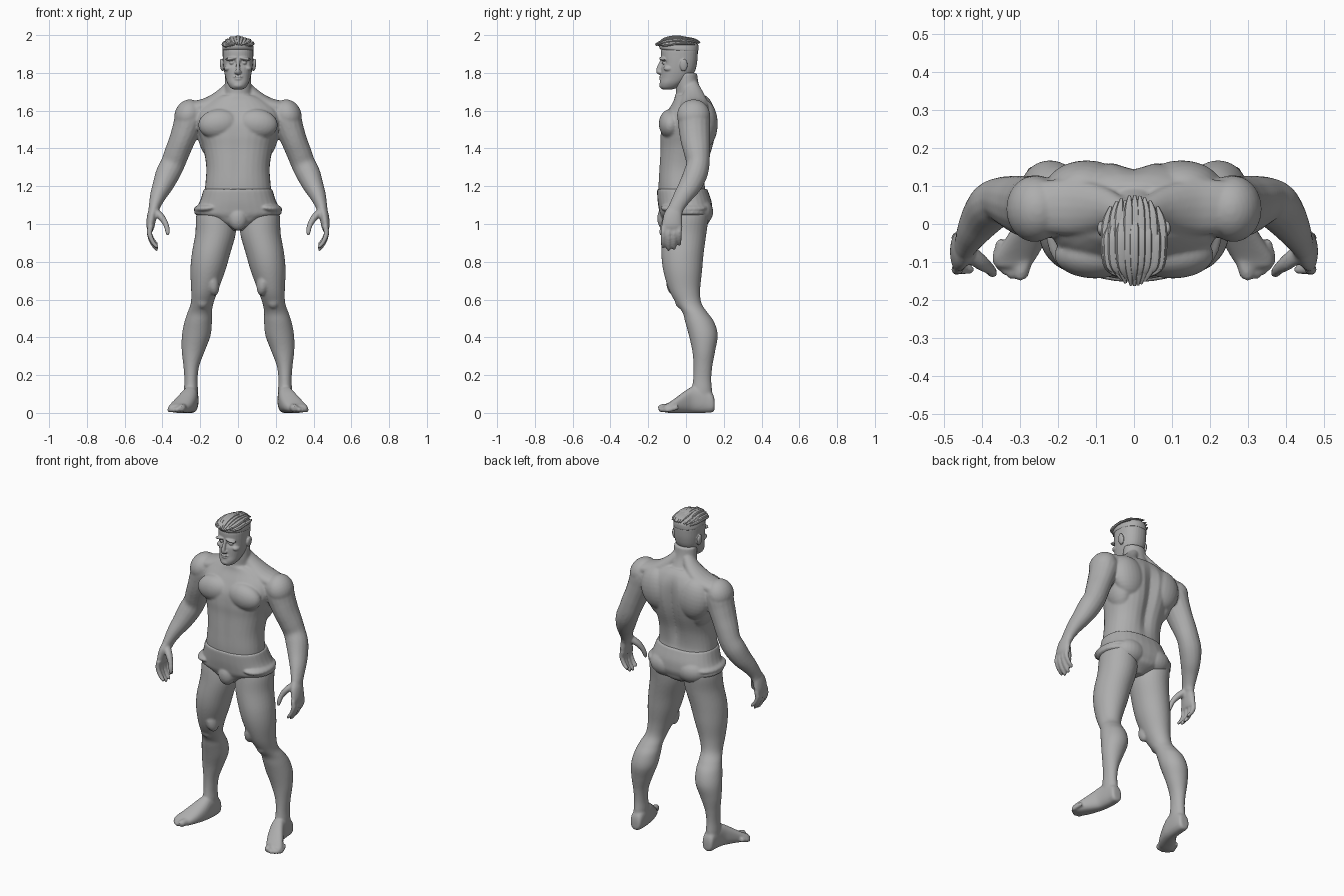
import bpy, bmesh, math, random
from mathutils import Vector, Matrix

random.seed(4)
grey = bpy.data.materials.new("clay_grey")
grey.diffuse_color = (0.42, 0.42, 0.42, 1)
N = 32


def spline(rows, steps=5):
    """Catmull-Rom interpolation of rows of numbers."""
    out = []
    for i in range(len(rows) - 1):
        a, b, c, d = (rows[max(0, min(len(rows) - 1, i + k))] for k in (-1, 0, 1, 2))
        for s in range(steps):
            t = s / steps
            out.append([q + 0.5 * t * (r - p + t * (2 * p - 5 * q + 4 * r - w + t * (3 * (q - r) + w - p)))
                        for p, q, r, w in zip(a, b, c, d)])
    return out + [list(rows[-1])]


def skin(bm, rings):
    """Bridge rings of points into a closed skin."""
    vs = [[bm.verts.new(p) for p in r] for r in rings]
    for a, b in zip(vs, vs[1:]):
        for i in range(len(a)):
            j = (i + 1) % len(a)
            bm.faces.new((a[i], a[j], b[j], b[i]))
    bm.faces.new(vs[0][::-1])
    bm.faces.new(vs[-1])
    return [v for r in vs for v in r]


def loft(bm, rows, axis='z', p=2.0):
    """Rows: (position, a_min, a_max, b_min, b_max) stacked along z or y."""
    rings = []
    for t, a0, a1, b0, b1 in spline(rows):
        ring = []
        for i in range(N):
            c, s = math.cos(math.tau * i / N), math.sin(math.tau * i / N)
            a = (a0 + a1) / 2 + (a1 - a0) / 2 * math.copysign(abs(c) ** (2 / p), c)
            b = (b0 + b1) / 2 + (b1 - b0) / 2 * math.copysign(abs(s) ** (2 / p), s)
            ring.append((a, b, t) if axis == 'z' else (a, t, b))
        rings.append(ring)
    return skin(bm, rings)


def tube(bm, rows, ref=(0, 1, 0), n=16):
    """Rows: (x, y, z, radius across, radius along ref) following a path."""
    pts, rings = spline(rows), []
    for k, (x, y, z, ra, rb) in enumerate(pts):
        d = (Vector(pts[min(k + 1, len(pts) - 1)][:3]) - Vector(pts[max(k - 1, 0)][:3])).normalized()
        v = Vector(ref)
        v = (v - d * v.dot(d)).normalized()
        u = v.cross(d)
        rings.append([Vector((x, y, z)) + u * ra * math.cos(math.tau * i / n) + v * rb * math.sin(math.tau * i / n)
                      for i in range(n)])
    return skin(bm, rings)


def blob(bm, loc, size, tilt=0.0):
    m = Matrix.Translation(loc) @ Matrix.Rotation(tilt, 4, 'Y') @ Matrix.Diagonal((*size, 1))
    bmesh.ops.create_uvsphere(bm, u_segments=24, v_segments=14, radius=1, matrix=m)


def mirror(bm):
    """Copy everything so far to the other side."""
    geo = bmesh.ops.duplicate(bm, geom=bm.verts[:] + bm.edges[:] + bm.faces[:])['geom']
    for v in geo:
        if isinstance(v, bmesh.types.BMVert):
            v.co.x *= -1


def finish(bm, name, voxel=0, smooth=0):
    bmesh.ops.recalc_face_normals(bm, faces=bm.faces[:])
    me = bpy.data.meshes.new(name)
    bm.to_mesh(me)
    bm.free()
    me.materials.append(grey)
    me.shade_smooth()
    ob = bpy.data.objects.new(name, me)
    bpy.context.collection.objects.link(ob)
    if voxel:
        r = ob.modifiers.new("fuse", 'REMESH')
        r.mode, r.voxel_size, r.use_smooth_shade = 'VOXEL', voxel, True
        s = ob.modifiers.new("soften", 'SMOOTH')
        s.factor, s.iterations = 0.5, smooth
    return ob


# ---- body: leg, foot, arm and hand on one side, then mirrored
bm = bmesh.new()
loft(bm, [(1.10, .02, .205, -.10, .12), (1.04, .012, .222, -.115, .12), (.95, .012, .226, -.124, .108),
          (.84, .042, .245, -.13, .093), (.75, .068, .252, -.12, .085), (.65, .105, .248, -.09, .075),
          (.58, .130, .250, -.052, .082), (.53, .138, .268, -.018, .115), (.48, .138, .284, -.004, .15),
          (.41, .145, .297, .015, .168), (.33, .175, .298, .033, .155), (.25, .205, .289, .04, .14),
          (.18, .214, .284, .038, .134), (.12, .212, .286, .03, .138), (.06, .215, .285, .03, .14)])
blob(bm, (.188, -.025, .60), (.038, .035, .05))
blob(bm, (.135, -.06, .69), (.035, .045, .07), .2)
loft(bm, [(.152, .228, .268, .02, .06), (.142, .214, .282, .004, .10), (.10, .209, .286, 0, .135),
          (.04, .212, .295, 0, .14), (0, .218, .315, 0, .12), (-.05, .236, .346, 0, .083),
          (-.09, .258, .368, 0, .055), (-.115, .275, .365, .004, .042)], 'y', 2.5)
for i, (x, y, r) in enumerate([(.298, -.142, .021), (.322, -.14, .014), (.338, -.13, .013),
                               (.352, -.118, .013), (.363, -.102, .012)]):
    tube(bm, [(x - .012, y + .06, .03, r, r), (x, y + .012, r + .004, r, r), (x, y - .004, r, r * .6, r * .6)],
         (1, 0, 0), 12)
tube(bm, [(.20, .04, 1.60, .06, .07), (.25, .042, 1.565, .078, .086), (.275, .045, 1.50, .074, .083),
          (.298, .05, 1.44, .068, .078), (.322, .058, 1.38, .066, .07), (.345, .063, 1.32, .064, .062),
          (.372, .05, 1.265, .064, .064), (.398, .022, 1.205, .055, .06), (.423, -.015, 1.15, .043, .05),
          (.440, -.045, 1.10, .032, .042), (.447, -.058, 1.07, .028, .042)])
blob(bm, (.262, .04, 1.575), (.074, .088, .086), -.35)
blob(bm, (.335, .095, 1.335), (.035, .03, .05))
tube(bm, [(.443, -.053, 1.085, .026, .038), (.455, -.068, 1.045, .026, .05), (.463, -.074, .995, .023, .054),
          (.462, -.076, .968, .016, .05)])
for y, l in ((-.121, .93), (-.092, 1.05), (-.063, 1.0), (-.036, .82)):
    tube(bm, [(.462, y + .003, .99, .015, .015), (.468, y, .99 - .045 * l, .014, .014),
              (.452, y, .99 - .09 * l, .012, .013), (.430, y, .99 - .118 * l, .010, .011),
              (.424, y, .99 - .122 * l, .005, .006)], n=12)
tube(bm, [(.437, -.075, 1.065, .020, .024), (.405, -.10, 1.035, .019, .022), (.382, -.118, .998, .015, .016),
          (.373, -.129, .962, .013, .013), (.373, -.134, .940, .007, .007)], n=12)
# chest, shoulder blade and trapezius masses
blob(bm, (.103, -.082, 1.53), (.108, .062, .078), .12)
blob(bm, (.125, .10, 1.53), (.105, .068, .125), .15)
blob(bm, (.15, .04, 1.46), (.062, .085, .12), .2)
tube(bm, [(.03, .03, 1.74, .03, .035), (.085, .04, 1.675, .04, .06), (.16, .045, 1.63, .04, .075),
          (.24, .045, 1.61, .04, .07)])
mirror(bm)
# torso and neck
torso = loft(bm, [(z, -w, w, f, b) for z, w, f, b in [
    (1.00, .13, -.08, .09), (1.06, .175, -.115, .12), (1.13, .180, -.14, .12), (1.20, .174, -.147, .103),
    (1.30, .168, -.144, .115), (1.40, .184, -.138, .145), (1.47, .205, -.138, .16), (1.54, .225, -.128, .165),
    (1.60, .215, -.098, .157), (1.65, .16, -.068, .135), (1.68, .10, -.058, .108)]], p=2.3)
for v in torso:  # spine and midline grooves
    fade = math.exp(-((v.co.z - 1.42) / .2) ** 4)
    dent = math.exp(-(v.co.x / .035) ** 2) * fade
    v.co.y += -.026 * dent if v.co.y > 0 else .007 * dent
loft(bm, [(z, -w, w, f, b) for z, w, f, b in [
    (1.60, .09, -.06, .12), (1.65, .082, -.062, .115), (1.69, .074, -.054, .09), (1.74, .07, -.054, .068),
    (1.80, .068, -.05, .058)]])
finish(bm, "body", .0065, 5)

# ---- head with ears and facial features
bm = bmesh.new()
blob(bm, (.086, -.012, 1.842), (.010, .021, .034), .12)
blob(bm, (.034, -.122, 1.876), (.034, .020, .009), .18)
blob(bm, (.032, -.112, 1.853), (.014, .014, .010))
blob(bm, (.052, -.092, 1.825), (.022, .028, .016), .3)
blob(bm, (.011, -.138, 1.803), (.009, .012, .008))
mirror(bm)
skull = loft(bm, [(z, -w, w, f, b) for z, w, f, b in [
    (1.712, .022, -.122, -.075), (1.722, .040, -.135, -.045), (1.745, .056, -.139, -.01), (1.775, .066, -.134, .025),
    (1.81, .074, -.132, .048), (1.85, .079, -.130, .058), (1.89, .081, -.132, .062), (1.925, .080, -.130, .061),
    (1.955, .066, -.11, .045), (1.968, .04, -.08, .02)]], p=2.25)
for v in skull:  # eye sockets and mouth line
    if v.co.y < -.05:
        v.co.y += .02 * math.exp(-((abs(v.co.x) - .034) / .018) ** 2 - ((v.co.z - 1.853) / .014) ** 2)
tube(bm, [(0, -.122, 1.875, .010, .012), (0, -.133, 1.85, .011, .009), (0, -.143, 1.822, .013, .011),
          (0, -.145, 1.805, .012, .013), (0, -.135, 1.795, .006, .010)], (1, 0, 0))
for z, y, w in ((1.779, -.131, .026), (1.767, -.130, .022)):
    blob(bm, (0, y, z), (w, .012, .006))
blob(bm, (0, -.128, 1.735), (.026, .014, .016))
finish(bm, "head", .004, 3)

# ---- hair: cropped cap and swept locks
bm = bmesh.new()
loft(bm, [(z, -w, w, f, b) for z, w, f, b in [
    (1.915, .078, -.10, .064), (1.925, .083, -.135, .066), (1.95, .078, -.142, .064), (1.972, .06, -.125, .045),
    (1.984, .03, -.09, .01)]], p=2.2)
finish(bm, "hair_cap")
bm = bmesh.new()
for row in range(2):
    for i in range(9):
        x = (i - 4) * .0165 + random.uniform(-.004, .004)
        k = (x / .07) ** 2
        back, lift = .075 - .03 * k - .035 * row, random.uniform(-.004, .003) + .004 * row
        tube(bm, [(x * .9, back, 1.962 - .014 * k + lift, .003, .004),
                  (x * 1.05, back - .04, 1.978 - .026 * k + lift, .007, .012),
                  (x * 1.08, -.05, 1.985 - .032 * k + lift, .009, .014),
                  (x, -.11, 1.973 - .026 * k + lift, .010, .012),
                  (x * .6, -.163 + .028 * k + .012 * row, 1.950 - .006 * k + lift, .003, .004)], (1, 0, 0), 8)
locks = finish(bm, "hair_locks")
bpy.context.view_layer.objects.active = locks
locks.select_set(True)
bpy.ops.object.shade_smooth_by_angle(angle=math.radians(40))

# ---- swim trunks
bm = bmesh.new()
blob(bm, (.088, .07, 1.065), (.098, .074, .075))
blob(bm, (.15, -.01, 1.085), (.085, .125, .03), .1)
mirror(bm)
loft(bm, [(z, -w, w, f, b) for z, w, f, b in [
    (1.185, .181, -.151, .112), (1.17, .186, -.153, .118), (1.12, .202, -.150, .135), (1.075, .226, -.143, .140),
    (1.052, .228, -.138, .138), (1.03, .17, -.130, .130), (1.00, .10, -.118, .115), (.965, .035, -.08, .06)]], p=2.4)
blob(bm, (0, -.108, 1.03), (.052, .044, .065))
finish(bm, "trunks", .006, 3)
